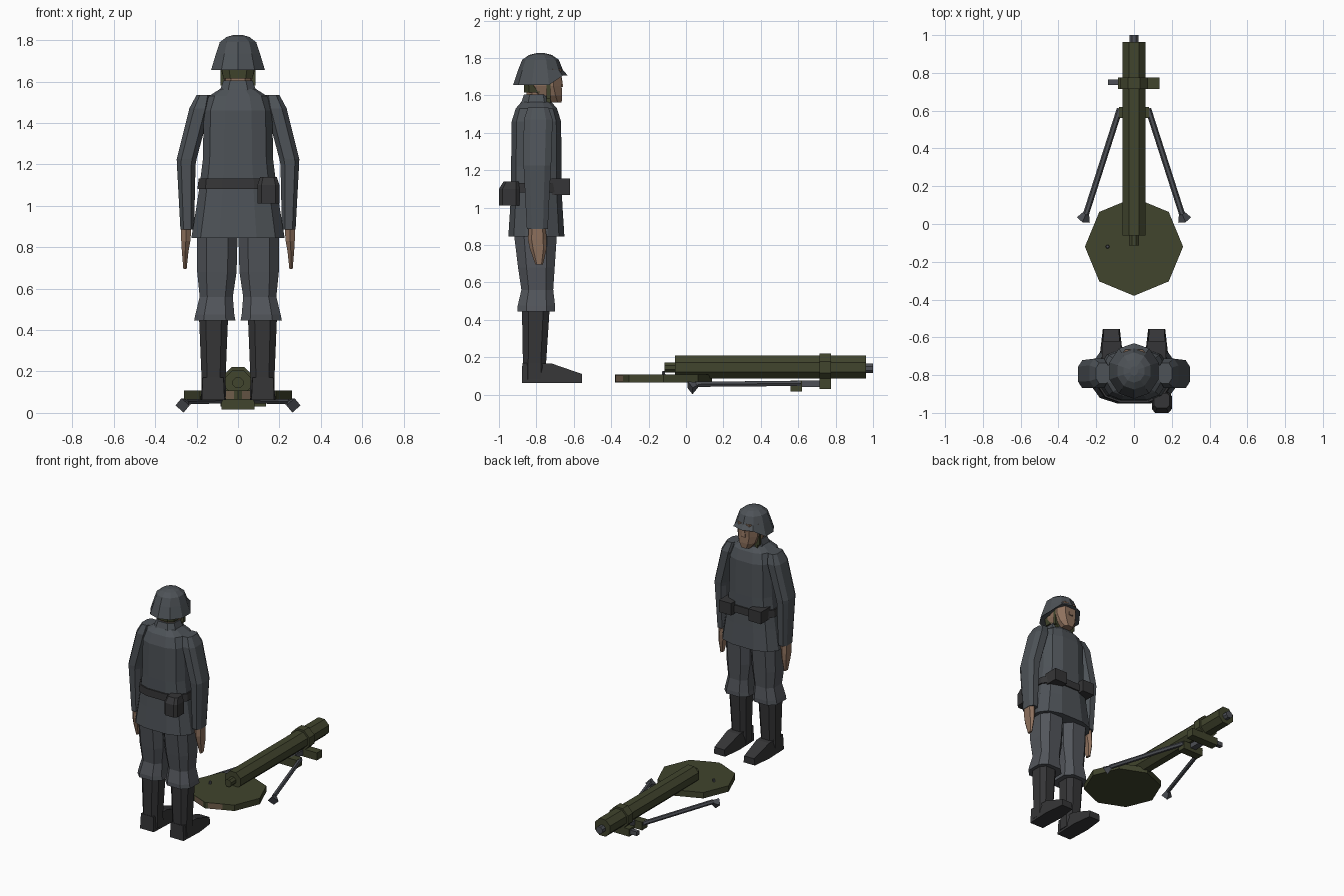
import bpy, bmesh, math
from mathutils import Vector

if "Cube" in bpy.data.objects:
    bpy.data.objects.remove(bpy.data.objects["Cube"])


def material(name, r, g, b):
    m = bpy.data.materials.new(name)
    m.diffuse_color = (r, g, b, 1)
    m.use_nodes = True
    m.node_tree.nodes["Principled BSDF"].inputs["Base Color"].default_value = m.diffuse_color
    return m


TUNIC = material("tunic grey", .075, .085, .096)
TROUSER = material("trouser grey", .085, .092, .105)
HELMET = material("helmet grey", .075, .085, .095)
LEATHER = material("black leather", .036, .036, .038)
SKIN = material("skin", .27, .165, .11)
GREEN = material("olive green", .052, .058, .026)
STEEL = material("steel grey", .075, .08, .092)
BROWN = material("worn brown", .16, .11, .07)


def finish(name, bm, mat, mirror=False):
    bmesh.ops.recalc_face_normals(bm, faces=bm.faces)
    me = bpy.data.meshes.new(name)
    bm.to_mesh(me)
    bm.free()
    me.materials.append(mat)
    ob = bpy.data.objects.new(name, me)
    bpy.context.collection.objects.link(ob)
    if mirror:
        ob.modifiers.new("mirror", 'MIRROR')
    return ob


def loft(name, rings, mat, n=8, p=.7, mirror=False, edit=None):
    """Stack of rounded-square rings: (cx, cy, z, rx, ry)."""
    bm = bmesh.new()
    unit = []
    for i in range(n):
        a = 2 * math.pi * (i + .5) / n
        c, s = math.cos(a), math.sin(a)
        unit.append((math.copysign(abs(c) ** p, c), math.copysign(abs(s) ** p, s)))
    mx, my = max(u[0] for u in unit), max(u[1] for u in unit)
    loops = [[bm.verts.new((cx + rx * u / mx, cy + ry * v / my, z)) for u, v in unit]
             for cx, cy, z, rx, ry in rings]
    for lo, hi in zip(loops, loops[1:]):
        for i in range(n):
            j = (i + 1) % n
            bm.faces.new((lo[i], lo[j], hi[j], hi[i]))
    bm.faces.new(loops[0])
    bm.faces.new(loops[-1])
    if edit:
        for v in bm.verts:
            edit(v.co)
    return finish(name, bm, mat, mirror)


def box(name, x, y, z, mat, mirror=False):
    bm = bmesh.new()
    bmesh.ops.create_cube(bm, size=1)
    for v in bm.verts:
        v.co = [lo + (hi - lo) * (c + .5) for c, (lo, hi) in zip(v.co, (x, y, z))]
    return finish(name, bm, mat, mirror)


def rod(name, a, b, r1, r2, mat, n=8, mirror=False, turn=.5):
    a, b = Vector(a), Vector(b)
    bm = bmesh.new()
    bmesh.ops.create_cone(bm, cap_ends=True, segments=n, radius1=r1, radius2=r2,
                          depth=(b - a).length)
    q = (b - a).to_track_quat('Z', 'Y')
    for v in bm.verts:
        c, s = math.cos(turn * 2 * math.pi / n), math.sin(turn * 2 * math.pi / n)
        x, y, z = v.co
        v.co = (a + b) / 2 + q @ Vector((c * x - s * y, s * x + c * y, z))
    return finish(name, bm, mat, mirror)


# --- Soldier: tunic and belt
Y = -.80
loft("tunic", [(0, Y, .845, .225, .15), (0, Y, 1.0, .2, .14), (0, Y, 1.1, .185, .135),
               (0, Y, 1.22, .17, .135), (0, Y, 1.46, .165, .132), (0, Y, 1.53, .14, .11),
               (0, Y, 1.565, .085, .08)], TUNIC, n=12)
loft("collar", [(0, -.80, 1.55, .09, .085), (0, -.80, 1.605, .07, .066)], TUNIC)
loft("belt", [(0, Y, 1.08, .196, .146), (0, Y, 1.132, .19, .144)], LEATHER, n=12)
box("ammo_pouches", (.07, .17), (-.73, -.62), (1.068, 1.155), LEATHER, True)
loft("bread_bag", [(.147, -.945, 1.01, .053, .055), (.147, -.945, 1.10, .053, .055),
                   (.147, -.935, 1.14, .04, .04)], LEATHER, p=.5)

# --- Arms and hands
loft("sleeves", [(.245, -.795, .885, .033, .056), (.25, -.795, 1.2, .045, .072),
                 (.248, -.795, 1.225, .048, .074), (.185, -.79, 1.47, .05, .077),
                 (.165, -.79, 1.535, .035, .055)], TUNIC, mirror=True)
loft("hands", [(.256, -.785, .695, .008, .02), (.255, -.79, .78, .016, .045),
               (.252, -.795, .83, .022, .05), (.25, -.795, .895, .025, .045)],
     SKIN, n=6, mirror=True)

# --- Trousers and boots
loft("trousers", [(.112, -.80, .445, .1, .1), (.112, -.80, .475, .094, .1),
                  (.105, -.795, .56, .08, .085), (.102, -.80, .68, .095, .098),
                  (.1, -.805, .86, .098, .115)], TROUSER, mirror=True)
loft("boot_shafts", [(.118, -.81, .08, .06, .062), (.118, -.81, .17, .058, .062),
                     (.118, -.803, .46, .07, .074)], LEATHER, mirror=True)
bm = bmesh.new()
sides = []
for s in (-1, 1):
    sides.append([bm.verts.new((.12 + s * w, y, z)) for y, z, w in
                  ((-.878, .062, .055), (-.7, .062, .062), (-.556, .062, .045),
                   (-.556, .11, .04), (-.715, .165, .05), (-.875, .17, .05))])
    bm.faces.new(sides[-1])
for i in range(6):
    j = (i + 1) % 6
    bm.faces.new((sides[0][i], sides[0][j], sides[1][j], sides[1][i]))
finish("boot_feet", bm, LEATHER, True)

# --- Head, strap and helmet
loft("neck", [(0, -.795, 1.55, .06, .06), (0, -.785, 1.68, .062, .065)], SKIN)
loft("head", [(0, -.71, 1.562, .035, .045), (0, -.74, 1.60, .065, .078),
              (0, -.76, 1.65, .08, .095), (0, -.765, 1.74, .085, .1)], SKIN)
rod("nose", (0, -.672, 1.645), (0, -.672, 1.70), .022, .01, SKIN, n=4)
loft("hair", [(0, -.81, 1.615, .07, .055), (0, -.81, 1.70, .088, .06)], GREEN)
box("chin_strap_sides", (.062, .084), (-.745, -.725), (1.58, 1.70), GREEN, True)
box("chin_strap", (-.07, .07), (-.745, -.725), (1.558, 1.59), GREEN)


def raise_brim(co):
    # front of the rim sits higher than the neck guard
    if co.z < 1.67 and co.y > -.72:
        co.z += .05


loft("helmet", [(0, -.778, 1.655, .13, .147), (0, -.778, 1.735, .106, .12),
                (0, -.778, 1.79, .088, .098), (0, -.778, 1.815, .055, .062),
                (0, -.778, 1.825, .02, .025)], HELMET, n=10, p=1, edit=raise_brim)

# --- Mortar base plate
rod("base_plate", (0, -.12, .064), (0, -.12, .107), .26, .26, GREEN, turn=0)
rod("plate_knob", (-.14, -.12, .1), (-.14, -.12, .125), .012, .008, STEEL, n=6)
bm = bmesh.new()
edge = [(x, -.384 + x * .42, z) for x, z in
        ((.02, .066), (.11, .066), (.11, .106), (.02, .106))]
bm.faces.new([bm.verts.new(c) for c in edge])
finish("worn_edge", bm, BROWN, True)

# --- Barrel
Z = .147
rod("barrel", (0, -.06, Z), (0, .963, Z), .066, .066, GREEN)
rod("breech_cap", (0, -.115, Z - .002), (0, -.05, Z - .002), .028, .028, GREEN)
rod("muzzle_plug", (0, .95, Z - .007), (0, 1.0, Z - .007), .027, .027, STEEL)
rod("barrel_clamp", (0, .715, Z), (0, .775, Z), .08, .08, GREEN)

# --- Bipod mount
box("traverse_box", (-.085, .135), (.715, .775), (.03, .085), GREEN)
box("traverse_handle", (-.138, -.08), (.735, .765), (.045, .075), STEEL)
box("elevating_post", (-.022, .022), (.58, .74), (.04, .075), STEEL)
box("leg_bracket", (-.08, .08), (.56, .62), (.016, .075), GREEN)
rod("bipod_legs", (.075, .61, .06), (.255, .05, .055), .016, .016, STEEL, n=6, mirror=True)
rod("bipod_feet", (.25, .065, .055), (.268, .022, .036), .012, .037, STEEL, n=4,
    mirror=True, turn=0)
